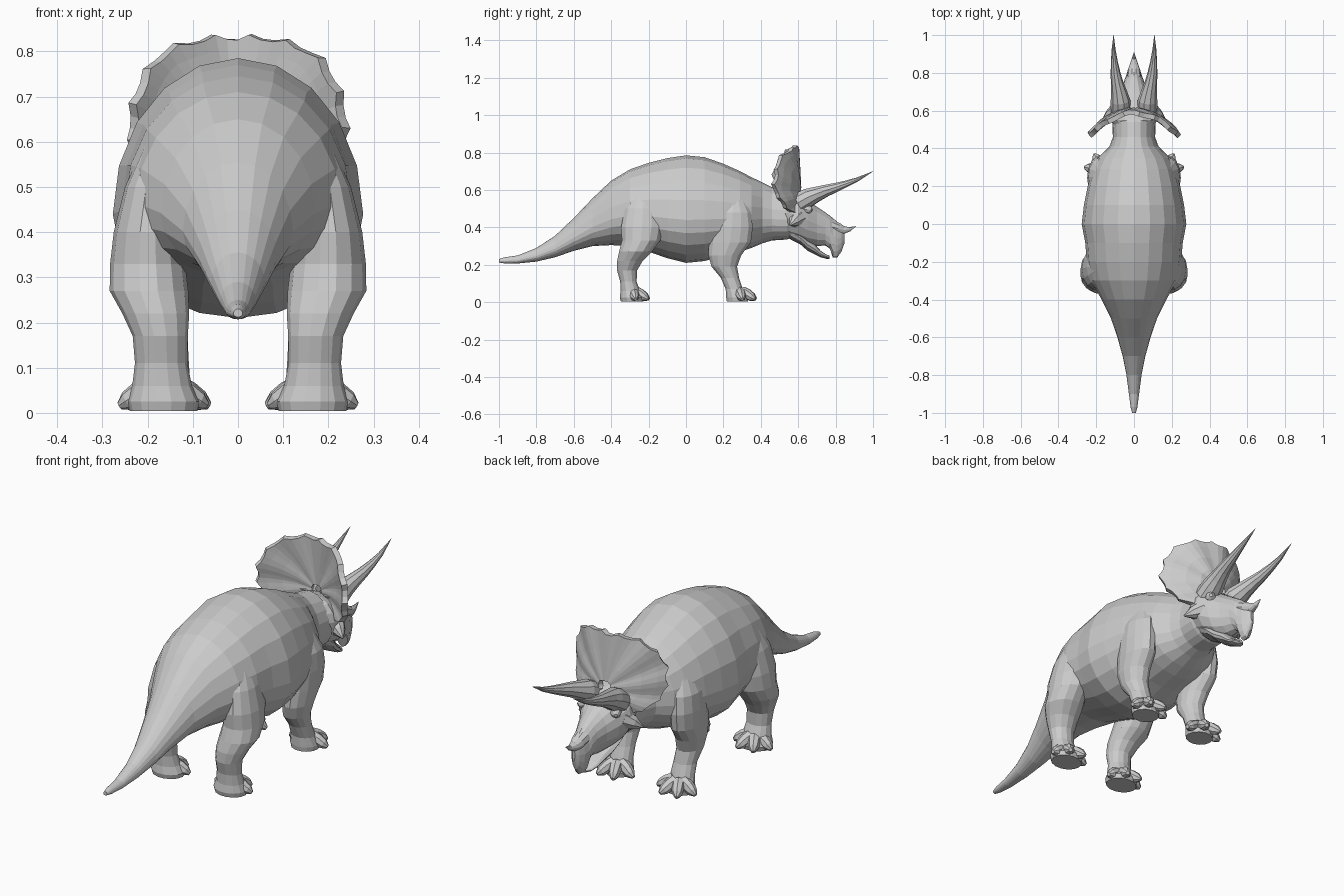
import bpy, bmesh
from math import sin, cos, pi, radians
from mathutils import Vector


def finish(name, bm, mirror=False):
    bmesh.ops.recalc_face_normals(bm, faces=bm.faces)
    me = bpy.data.meshes.new(name)
    bm.to_mesh(me)
    bm.free()
    ob = bpy.data.objects.new(name, me)
    bpy.context.collection.objects.link(ob)
    if mirror:
        mod = ob.modifiers.new("Mirror", 'MIRROR')
        mod.use_mirror_merge = False
    return ob


def loft(name, rings, mirror=False):
    bm = bmesh.new()
    vs = [[bm.verts.new(p) for p in r] for r in rings]
    n = len(vs[0])
    for a, b in zip(vs, vs[1:]):
        for i in range(n):
            j = (i + 1) % n
            bm.faces.new((a[i], a[j], b[j], b[i]))
    bm.faces.new(vs[0])
    bm.faces.new(vs[-1])
    return finish(name, bm, mirror)


def section(y, top, bot, w, mid=0.4, n=20):
    """Upright cross-section, widest at fraction mid of its height."""
    zm = bot + mid * (top - bot)
    pts = []
    for i in range(n):
        a = 2 * pi * i / n
        s = sin(a)
        pts.append((w * cos(a), y, zm + s * ((top - zm) if s > 0 else (zm - bot))))
    return pts


def tube(name, path, n=10, mirror=True, flat=1.0):
    """Tapered tube along (x, y, z, radius) points, kept above the ground."""
    pts = [Vector(p[:3]) for p in path]
    rings = []
    for i, p in enumerate(path):
        t = (pts[min(i + 1, len(pts) - 1)] - pts[max(i - 1, 0)]).normalized()
        u = t.cross(Vector((0, 0, 1))).normalized()
        v = u.cross(t)
        ring = []
        for k in range(n):
            a = 2 * pi * k / n
            q = pts[i] + p[3] * (u * cos(a) + v * sin(a) * flat)
            q.z = max(q.z, 0.003)
            ring.append(q)
        rings.append(ring)
    return loft(name, rings, mirror)


# Torso, tail and neck
body = [(-1, .23, .212, .01), (-.97, .24, .207, .018), (-.9, .25, .207, .027),
        (-.8, .29, .217, .04), (-.7, .355, .24, .06), (-.6, .45, .275, .088),
        (-.5, .555, .30, .122), (-.4, .65, .305, .172), (-.3, .71, .30, .225),
        (-.2, .745, .27, .25), (-.1, .77, .235, .258), (0, .785, .21, .277),
        (.1, .775, .22, .265), (.2, .74, .25, .245), (.29, .70, .27, .22),
        (.35, .668, .29, .19), (.41, .64, .315, .13), (.46, .615, .33, .112),
        (.54, .60, .335, .115), (.6, .56, .36, .1)]
loft("body", [section(*r) for r in body])

# Head with hooked upper beak
head = [(.5, .58, .35, .09), (.55, .59, .34, .125), (.6, .575, .325, .13),
        (.65, .545, .305, .105), (.7, .51, .30, .075), (.745, .48, .303, .056),
        (.77, .462, .285, .048), (.785, .45, .238, .042), (.81, .428, .24, .034),
        (.832, .405, .272, .022), (.847, .375, .315, .007)]
loft("head", [section(*r, mid=.55, n=16) for r in head])

# Lower jaw
jaw = [(.56, .42, .335, .08), (.61, .38, .31, .085), (.65, .34, .275, .07),
       (.69, .31, .255, .055), (.72, .275, .24, .042), (.75, .255, .232, .028),
       (.768, .25, .232, .01)]
loft("lower_jaw", [section(*r, mid=.5, n=12) for r in jaw])

# Horns, brows and cheek spikes
tube("brow_horn", [(.068, .6, .53, .055), (.072, .655, .56, .052), (.08, .7, .578, .042),
                   (.09, .75, .597, .033), (.098, .8, .613, .026), (.104, .86, .634, .018),
                   (.108, .92, .658, .011), (.108, 1.0, .70, .001)])
tube("nose_horn", [(0, .775, .405, .04), (0, .815, .392, .033), (0, .845, .386, .022),
                   (0, .875, .39, .012), (0, .908, .406, .001)], mirror=False)
tube("cheek_spike", [(.09, .6, .45, .045), (.13, .575, .43, .03), (.165, .555, .41, .003)], n=8)
tube("eyelid", [(.07, .63, .5, .03), (.092, .66, .495, .022), (.1, .672, .493, .008)], n=8)

# Frill: scalloped fan, swept back at the sides
edge = [(-48, .14), (-15, .205), (10, .236), (35, .258), (52, .272), (65, .262), (90, .248)]


def frill_radius(deg):
    d = deg if deg <= 90 else 180 - deg
    for (a, ra), (b, rb) in zip(edge, edge[1:]):
        if d <= b:
            return ra + (rb - ra) * (d - a) / (b - a)
    return edge[-1][1]


bm = bmesh.new()
grid = []
count = 46
for i in range(count + 1):
    deg = -48 + 276 * i / count
    scallop = 1.03 if i % 3 == 1 else .99
    row = []
    for f in (.12, .4, .65, .88, 1.0):
        r = frill_radius(deg) * f * (scallop if f == 1 else 1)
        x, z = r * cos(radians(deg)), .58 + r * sin(radians(deg))
        flute = .006 * f * cos(2 * pi * i / 6)
        y = .605 - 2.35 * x * x - .07 * max(z - .58, 0) + flute
        row.append(bm.verts.new((x, y, z)))
    grid.append(row)
for a, b in zip(grid, grid[1:]):
    for k in range(4):
        bm.faces.new((a[k], a[k + 1], b[k + 1], b[k]))
frill = finish("frill", bm)
sol = frill.modifiers.new("Thickness", 'SOLIDIFY')
sol.thickness = .026
sol.offset = 0


# Legs: stacked horizontal rings (z, cx, cy, rx, ry)
def leg(name, rows, n=14):
    loft(name, [[(cx + rx * cos(2 * pi * i / n), cy + ry * sin(2 * pi * i / n), z)
                 for i in range(n)] for z, cx, cy, rx, ry in rows], True)


leg("hind_leg", [(.61, .17, -.22, .03, .05), (.5, .19, -.23, .06, .1),
                 (.4, .2, -.235, .075, .115), (.33, .2, -.24, .083, .105),
                 (.27, .197, -.27, .087, .09), (.22, .182, -.3, .074, .07),
                 (.17, .172, -.315, .061, .055), (.11, .17, -.308, .058, .045),
                 (.06, .168, -.297, .066, .054), (.025, .165, -.288, .08, .068),
                 (.004, .165, -.288, .075, .062)])
leg("front_leg", [(.58, .16, .25, .03, .05), (.48, .178, .25, .063, .1),
                  (.4, .185, .245, .063, .115), (.32, .183, .235, .062, .115),
                  (.25, .175, .207, .062, .09), (.19, .167, .205, .056, .07),
                  (.13, .162, .235, .052, .05), (.07, .162, .258, .056, .047),
                  (.025, .162, .275, .068, .062), (.004, .162, .275, .064, .058)])

# Splayed toes
for part, cx, cy, reach in (("hind", .165, -.29, .092), ("front", .162, .28, .094)):
    for k, deg in enumerate((12, 62, 112, 165)):
        dx, dy = cos(radians(deg)), sin(radians(deg))
        tube(f"{part}_toe_{k + 1}",
             [(cx + dx * reach * f, cy + dy * reach * f, z, r) for f, z, r in
              ((.25, .055, .03), (.6, .042, .028), (.88, .026, .023), (1.08, .016, .009))], n=8)
